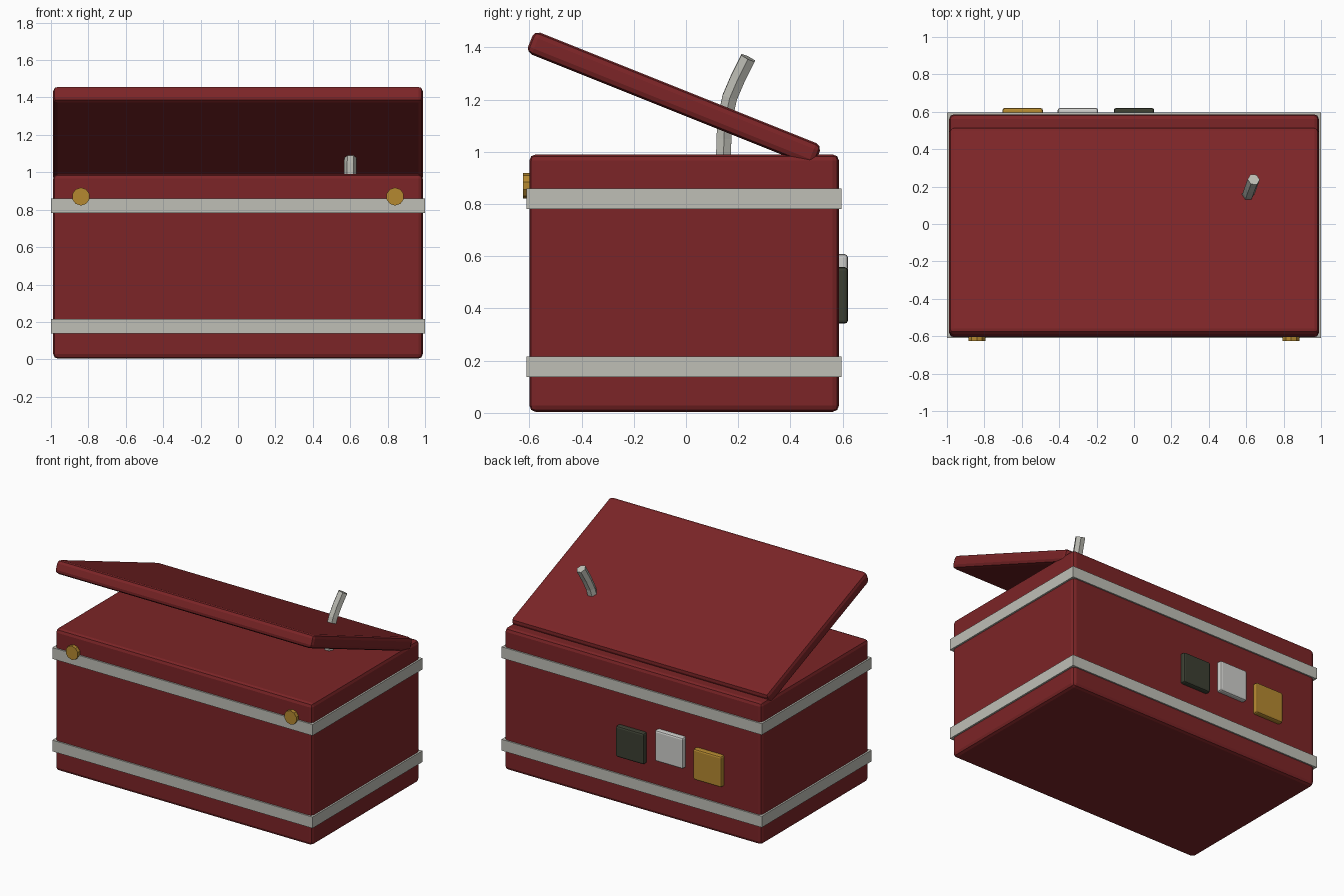
import bpy
import math
from mathutils import Vector

default = bpy.data.objects.get("Cube")
if default:
    bpy.data.objects.remove(default, do_unlink=True)


def material(name, r, g, b):
    mat = bpy.data.materials.new(name)
    mat.use_nodes = True
    color = (r, g, b, 1)
    mat.diffuse_color = color
    mat.node_tree.nodes["Principled BSDF"].inputs["Base Color"].default_value = color
    return mat


red = material("dark red", 0.2, 0.018, 0.02)
silver = material("silver", 0.52, 0.52, 0.47)
white = material("pale grey", 0.62, 0.62, 0.6)
gold = material("gold", 0.46, 0.25, 0.03)
dark = material("dark olive", 0.045, 0.05, 0.032)


def finish(obj, name, mat, bevel=0, segments=2):
    obj.name = name
    obj.data.materials.append(mat)
    if bevel:
        mod = obj.modifiers.new("rounded edges", "BEVEL")
        mod.width = bevel
        mod.segments = segments
    return obj


def box(name, center, size, mat, bevel=0, tilt=0):
    bpy.ops.mesh.primitive_cube_add(size=1)
    obj = bpy.context.object
    for v in obj.data.vertices:
        v.co = v.co * Vector(size)
    obj.location = center
    obj.rotation_euler.x = tilt
    return finish(obj, name, mat, bevel)


# Case, propped lid and metal bands
box("case", (0, -0.007, 0.497), (1.976, 1.186, 0.986), red, 0.024)
box("lid", (0, -0.046, 1.203), (1.976, 1.186, 0.09), red, 0.024, math.radians(-21.8))
for name, z in (("lower_band", 0.177), ("upper_band", 0.82)):
    box(name, (0, -0.007, z), (2, 1.206, 0.078), silver)

# Front latch knobs
for side, x in (("left", 0.84), ("right", -0.84)):
    bpy.ops.mesh.primitive_cylinder_add(vertices=10, radius=0.048, depth=0.05,
                                        location=(x, -0.6, 0.87),
                                        rotation=(math.pi / 2, 0, 0))
    finish(bpy.context.object, side + "_knob", gold)

# Square buttons on the back
for name, x, z, mat in (("gold_button", -0.595, 0.45, gold),
                        ("pale_button", -0.3, 0.5, white),
                        ("dark_button", 0, 0.45, dark)):
    box(name, (x, 0.59, z), (0.216, 0.06, 0.216), mat, 0.012)

# Bent lever rising through the lid
curve = bpy.data.curves.new("lever", "CURVE")
curve.dimensions = "3D"
curve.bevel_depth = 0.033
curve.bevel_resolution = 1
curve.use_fill_caps = True
spline = curve.splines.new("POLY")
path = [(0.6, 0.143, 0.9), (0.6, 0.145, 1.05), (0.605, 0.15, 1.13),
        (0.615, 0.168, 1.21), (0.625, 0.198, 1.28), (0.64, 0.238, 1.36)]
spline.points.add(len(path) - 1)
for point, co in zip(spline.points, path):
    point.co = (*co, 1)
    point.radius = 1
spline.use_smooth = False
lever = bpy.data.objects.new("lever", curve)
bpy.context.collection.objects.link(lever)
finish(lever, "lever", silver)
